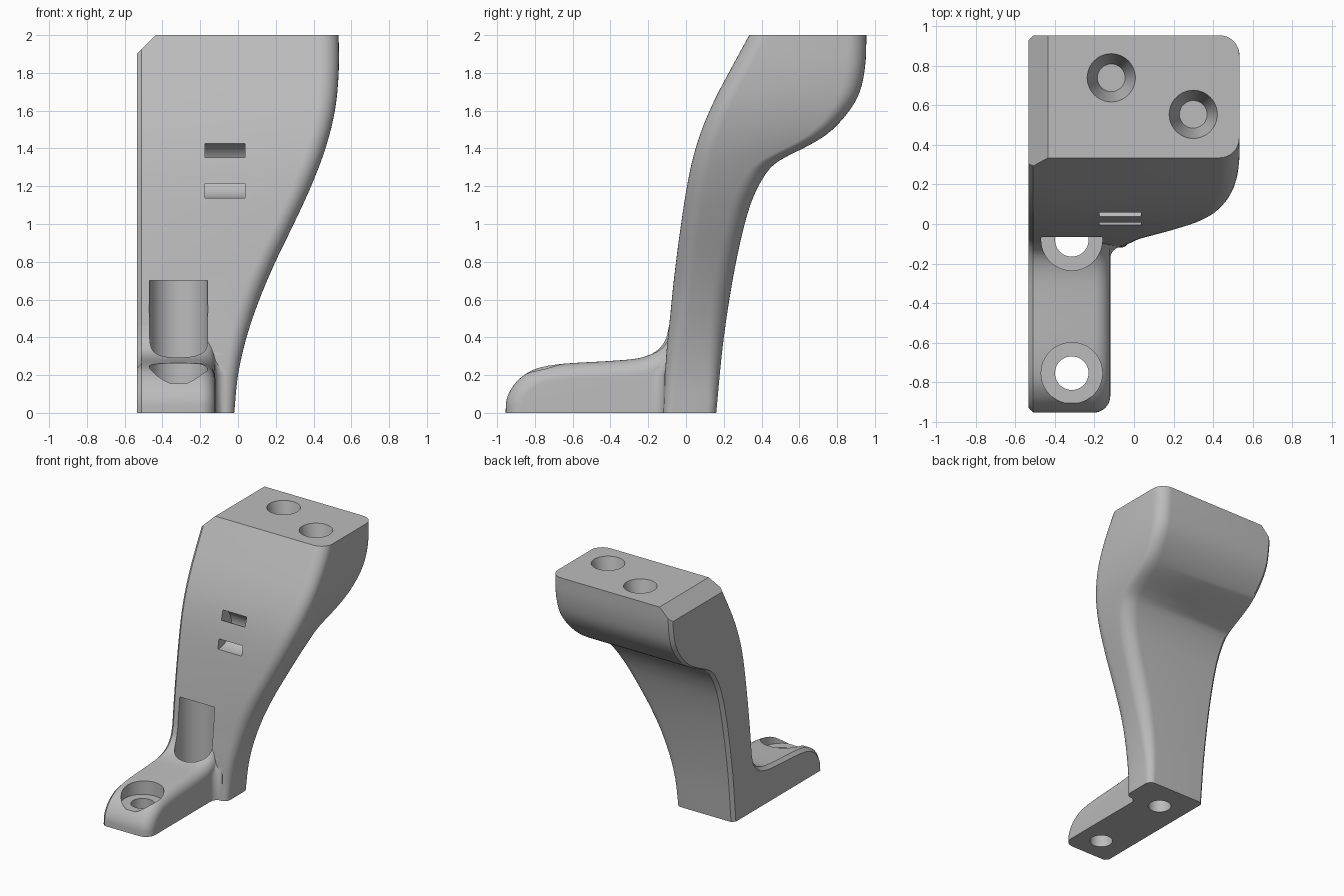
import bpy, bmesh, math
from mathutils import Vector

if "Cube" in bpy.data.objects:
    bpy.data.objects.remove(bpy.data.objects["Cube"])

grey = bpy.data.materials.new("plain grey")
grey.use_nodes = True
grey.diffuse_color = (0.5, 0.5, 0.5, 1)
grey.node_tree.nodes["Principled BSDF"].inputs["Base Color"].default_value = (0.5, 0.5, 0.5, 1)


def make(name, bm):
    bmesh.ops.recalc_face_normals(bm, faces=bm.faces)
    mesh = bpy.data.meshes.new(name)
    bm.to_mesh(mesh)
    bm.free()
    mesh.materials.append(grey)
    obj = bpy.data.objects.new(name, mesh)
    bpy.context.collection.objects.link(obj)
    return obj


def spline(points, steps=4):
    """Smooth curve through 2D points."""
    p = [Vector(q) for q in points]
    p = [2 * p[0] - p[1]] + p + [2 * p[-1] - p[-2]]
    out = []
    for a, b, c, d in zip(p, p[1:], p[2:], p[3:]):
        for i in range(steps):
            t = i / steps
            out.append(b + (c - a) * t / 2 + (2 * a - 5 * b + 4 * c - d) * t * t / 2
                       + (3 * b - a - 3 * c + d) * t ** 3 / 2)
    return out + [p[-2]]


def sample(curve, z):
    """Value of a (z, value) curve at height z."""
    for a, b in zip(curve, curve[1:]):
        if z <= b.x:
            return a.y + (b.y - a.y) * (z - a.x) / (b.x - a.x)
    return curve[-1].y


def loft(rings):
    bm = bmesh.new()
    rows = [[bm.verts.new(v) for v in ring] for ring in rings]
    n = len(rows[0])
    for low, high in zip(rows, rows[1:]):
        for i in range(n):
            j = (i + 1) % n
            bm.faces.new((low[i], low[j], high[j], high[i]))
    bm.faces.new(rows[0])
    bm.faces.new(rows[-1])
    return bm


def arc(cx, cy, r, start, end, n=8):
    angles = [math.radians(start + (end - start) * i / n) for i in range(n + 1)]
    return [(cx + r * math.cos(a), cy + r * math.sin(a)) for a in angles]


def inset(curve, d):
    """Move a profile curve inwards (to its right) by d, keeping its foot on the ground."""
    out = []
    for i, p in enumerate(curve):
        t = (curve[min(i + 1, len(curve) - 1)] - curve[max(i - 1, 0)]).normalized()
        out.append((p.x + t.y * d, p.y - t.x * d if i else 0))
    return out


def round_cutter(name, x, y, z0, z1, r0, r1, n=48):
    return make(name, loft([[(u, v, z) for u, v in arc(x, y, r, 0, 360 - 360 / n, n - 1)]
                            for z, r in ((z0, r0), (z1, r1))]))


def combine(obj, other, operation):
    mod = obj.modifiers.new(operation, "BOOLEAN")
    mod.operation, mod.solver, mod.object = operation, "EXACT", other
    bpy.context.view_layer.objects.active = obj
    bpy.ops.object.modifier_apply(modifier=mod.name)
    bpy.data.objects.remove(other)


# Leg: horizontal sections following the front, back and right outlines
LEFT = -0.535
front = spline([(0, -.12), (.3, -.105), (.5, -.085), (.67, -.068), (.9, -.04), (1.17, 0),
                (1.35, .037), (1.5, .084), (1.65, .148), (1.8, .226), (2, .335)])
back = spline([(0, .16), (.4, .2), (.8, .265), (1.1, .34), (1.27, .425), (1.34, .5), (1.39, .6),
               (1.47, .74), (1.58, .85), (1.7, .92), (1.85, .95), (2, .955)])
right = spline([(0, -.02), (.2, 0), (.4, .045), (.6, .113), (.8, .198), (1, .295),
                (1.2, .387), (1.4, .463), (1.6, .513), (1.8, .533), (2, .533)])
rings = []
for k in range(61):
    z = k / 30
    f, b, x = (sample(c, z) for c in (front, back, right))
    r = min(0.1, 0.05 + z * 0.08)
    c = 0.025
    section = ([(LEFT, b - c), (LEFT, f + c), (LEFT + c, f)]
               + arc(x - r, f + r, r, -90, 0) + arc(x - r, b - r, r, 0, 90) + [(LEFT + c, b)])
    rings.append([(u, v, z) for u, v in section])
bm = loft(rings)
# Slanted cut on the upper left edge
bmesh.ops.bisect_plane(bm, geom=bm.verts[:] + bm.edges[:] + bm.faces[:],
                       plane_co=(LEFT, 0, 1.9), plane_no=(-1, 0, 1), clear_outer=True)
bmesh.ops.holes_fill(bm, edges=[e for e in bm.edges if e.is_boundary], sides=0)
bracket = make("bracket", bm)

# Foot: side profile, chamfered at the left rim and rounded at the right rim
top = spline([(-.955, 0), (-.95, .07), (-.92, .135), (-.87, .19), (-.79, .235), (-.65, .26),
              (-.4, .275), (-.25, .29), (-.16, .325), (-.11, .385), (-.09, .46), (-.075, .53)])
stations = [(LEFT, .025), (LEFT + .025, 0)]
stations += [(x, .085 - d) for x, d in arc(-.205, 0, .085, 90, 0)]
foot = loft([[(x, y, z) for y, z in inset(top, d) + [(.08, .53), (.08, 0)]] for x, d in stations])
combine(bracket, make("foot", foot), "UNION")

# Hollow corner between foot and leg, fading out upwards
corner = arc(-.06, -.175, .06, 180, 90) + [(-.06, -.05), (-.2, -.05), (-.2, -.175)]
bm = loft([[(-.14 + (x + .14) * s, -.06 + (y + .06) * s, z) for x, y in corner]
           for z, s in ((0, 1), (.2, 1), (.34, .3))])
combine(bracket, make("corner_fillet", bm), "UNION")

# Screw holes and their wide recesses in the foot
for y, height in ((-0.755, 0.5), (-0.08, 0.7)):
    combine(bracket, round_cutter("recess", -.315, y, .155, height, .155, .155), "DIFFERENCE")
    combine(bracket, round_cutter("screw_hole", -.315, y, -.1, .3, .085, .085), "DIFFERENCE")

# Tapered holes in the top
for x, y in ((-0.115, 0.74), (0.3, 0.555)):
    combine(bracket, round_cutter("top_hole", x, y, 1.8, 2.0001, .07, .122), "DIFFERENCE")

# Curved strap channel behind the two front slots
channel = ([(-.1, 1.138)] + arc(.02, 1.285, .147, -90, 90, 20) + [(-.1, 1.432), (-.1, 1.355)]
           + arc(.02, 1.285, .07, 90, -90, 20) + [(-.1, 1.215)])
strap = loft([[(x, y, z) for y, z in channel] for x in (-.174, .036)])
combine(bracket, make("strap_channel", strap), "DIFFERENCE")

bpy.ops.object.select_all(action="DESELECT")
bracket.select_set(True)
bpy.context.view_layer.objects.active = bracket
bpy.ops.object.shade_smooth_by_angle(angle=math.radians(30))
